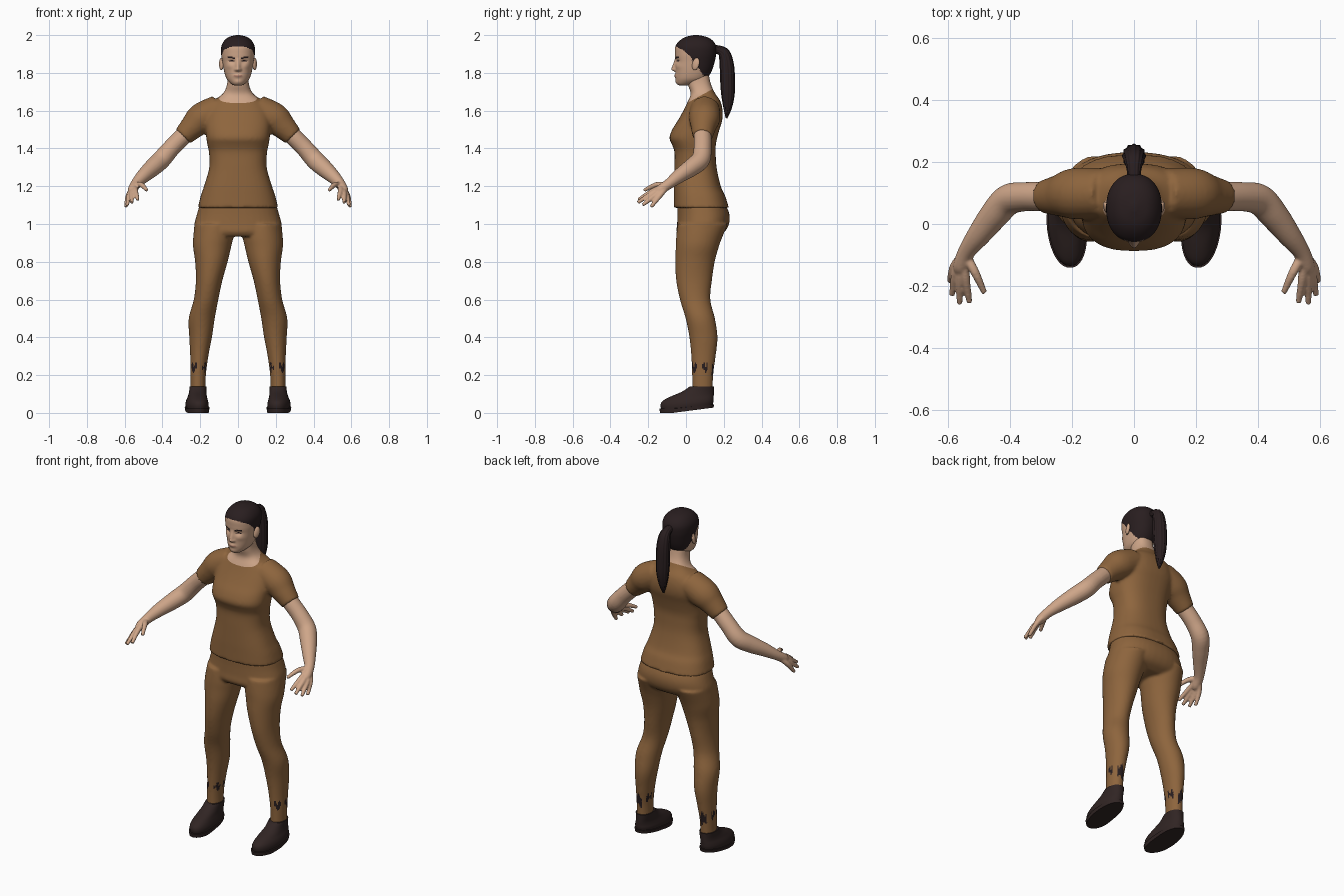
import bpy, bmesh, math
from mathutils import Vector

cube = bpy.data.objects.get("Cube")
if cube:
    bpy.data.objects.remove(cube, do_unlink=True)


def material(name, r, g, b):
    m = bpy.data.materials.new(name)
    m.use_nodes = True
    m.diffuse_color = (r, g, b, 1)
    bsdf = m.node_tree.nodes["Principled BSDF"]
    bsdf.inputs["Base Color"].default_value = (r, g, b, 1)
    bsdf.inputs["Roughness"].default_value = 0.8
    return m


brown = material("brown_cloth", 0.27, 0.13, 0.047)
skin = material("skin", 0.62, 0.38, 0.25)
dark = material("dark_hair", 0.022, 0.013, 0.014)
leather = material("dark_leather", 0.03, 0.018, 0.017)
lip = material("lip", 0.45, 0.23, 0.16)


def spline(rows, k):
    """Smooth curve through rows of numbers, k steps per span."""
    out = []
    for i in range(len(rows) - 1):
        p = [rows[max(0, min(len(rows) - 1, i + j))] for j in (-1, 0, 1, 2)]
        for s in range(k):
            t = s / k
            out.append([b + 0.5 * t * (c - a + t * (2*a - 5*b + 4*c - d + t * (3*(b - c) + d - a)))
                        for a, b, c, d in zip(*p)])
    return out + [list(rows[-1])]


def bridge(bm, rings):
    """Skin closed rings of points and cap both ends."""
    vs = [[bm.verts.new(p) for p in ring] for ring in rings]
    n = len(vs[0])
    for a, b in zip(vs, vs[1:]):
        for i in range(n):
            j = (i + 1) % n
            bm.faces.new((a[i], a[j], b[j], b[i]))
    bm.faces.new(vs[0])
    bm.faces.new(vs[-1])


def loft(bm, rows, side=1, n=40, k=5, power=2.0):
    """Level rounded sections: height, centre x, half width, front y, back y."""
    rings = []
    for z, cx, hw, yf, yb in spline(rows, k):
        ring = []
        for i in range(n):
            a = math.tau * i / n
            c, s = math.cos(a), math.sin(a)
            ring.append((side * (cx + hw * math.copysign(abs(c) ** (2 / power), c)),
                         (yf + yb) / 2 + (yb - yf) / 2 * math.copysign(abs(s) ** (2 / power), s), z))
        rings.append(ring)
    bridge(bm, rings)


def tube(bm, rows, side=1, n=20, k=5, ribs=0, depth=0.0):
    """Round sections along a path: x, y, z, radius."""
    pts = spline(rows, k)
    rings = []
    for i, (x, y, z, r) in enumerate(pts):
        t = Vector(pts[min(i + 1, len(pts) - 1)][:3]) - Vector(pts[max(i - 1, 0)][:3])
        u = t.cross(Vector((1, 0, 0))).normalized()
        v = t.cross(u).normalized()
        ring = []
        for j in range(n):
            a = math.tau * j / n
            q = r * (1 + depth * math.cos(ribs * a))
            p = Vector((x, y, z)) + u * q * math.cos(a) + v * q * math.sin(a)
            ring.append((side * p.x, p.y, p.z))
        rings.append(ring)
    bridge(bm, rings)


def finish(name, bm, mats, voxel=0, smooth=5, angle=60):
    bmesh.ops.recalc_face_normals(bm, faces=bm.faces)
    me = bpy.data.meshes.new(name)
    bm.to_mesh(me)
    bm.free()
    ob = bpy.data.objects.new(name, me)
    bpy.context.collection.objects.link(ob)
    if voxel:
        # Fuse overlapping volumes into one soft skin
        rm = ob.modifiers.new("Fuse", "REMESH")
        rm.mode, rm.voxel_size = "VOXEL", voxel
        sm = ob.modifiers.new("Soften", "SMOOTH")
        sm.factor, sm.iterations = 0.5, smooth
        deps = bpy.context.evaluated_depsgraph_get()
        baked = bpy.data.meshes.new_from_object(ob.evaluated_get(deps))
        ob.modifiers.clear()
        ob.data = baked
        baked.name = name
    ob.data.materials.clear()
    for m in mats:
        ob.data.materials.append(m)
    for p in ob.data.polygons:
        p.use_smooth = True
        p.material_index = 0
    ob.data.set_sharp_from_angle(angle=math.radians(angle))
    return ob


# Shirt with sleeves, fused with the neck
bm = bmesh.new()
loft(bm, [(1.085, 0, .213, -.064, .227), (1.15, 0, .197, -.064, .207), (1.2, 0, .18, -.064, .184),
          (1.3, 0, .152, -.062, .162), (1.38, 0, .154, -.061, .157), (1.42, 0, .162, -.074, .158),
          (1.455, 0, .168, -.088, .165), (1.5, 0, .172, -.073, .177), (1.55, 0, .175, -.042, .192),
          (1.6, 0, .165, -.014, .194), (1.65, 0, .132, .01, .182), (1.69, 0, .08, .025, .155),
          (1.74, 0, .058, .01, .132), (1.8, 0, .055, .005, .12)], power=2.5)
for s in (1, -1):
    tube(bm, [(.1, .1, 1.605, .08), (.19, .098, 1.56, .083), (.24, .092, 1.515, .068),
              (.292, .088, 1.463, .053)], s)
shirt = finish("shirt_and_neck", bm, [brown, skin], voxel=.009)
# Clean neckline cut, then colour above it
slope = Vector((0, -.55, 1)).normalized()
base = Vector((0, .02, 1.648))
bm = bmesh.new()
bm.from_mesh(shirt.data)
bmesh.ops.bisect_plane(bm, geom=bm.verts[:] + bm.edges[:] + bm.faces[:], plane_co=base, plane_no=slope)
for f in bm.faces:
    c = f.calc_center_median()
    f.material_index = int((c - base).dot(slope) > 0 and abs(c.x) < .11)
bm.to_mesh(shirt.data)
bm.free()

# Trousers with ragged dark ankle patches
bm = bmesh.new()
loft(bm, [(1.13, 0, .185, -.035, .185), (1.1, 0, .203, -.044, .21), (1.05, 0, .218, -.045, .23),
          (1.0, 0, .231, -.047, .228), (.96, 0, .228, -.05, .205), (.935, 0, .2, -.035, .16)], power=2.3)
for s in (1, -1):
    loft(bm, [(1.0, .125, .105, -.045, .222), (.93, .131, .106, -.052, .192), (.88, .137, .101, -.054, .174),
              (.8, .141, .086, -.057, .152), (.7, .153, .07, -.052, .137), (.6, .169, .065, -.032, .129),
              (.5, .192, .069, -.002, .153), (.4, .198, .06, .018, .167), (.3, .205, .048, .028, .157),
              (.2, .211, .041, .032, .144), (.1, .212, .04, .033, .142)], s)
trousers = finish("trousers", bm, [brown, dark], voxel=.008)
for p in trousers.data.polygons:
    x, y, z = p.center
    if .15 < z < .3:
        a = math.atan2(abs(x) - .21, y - .09)
        low = .225 + .012 * math.sin(9 * a) - .035 * max(0, math.cos(2 * a)) * (y > .12)
        high = .258 + .014 * math.sin(13 * a + 1)
        if low < z < high and math.sin(5 * a + 1) > -.35:
            p.material_index = 1

# Arms with hands
for s, label in ((1, "left"), (-1, "right")):
    bm = bmesh.new()
    tube(bm, [(.23, .09, 1.522, .046), (.29, .088, 1.465, .047), (.35, .088, 1.405, .047),
              (.405, .078, 1.342, .05), (.45, .03, 1.3, .047), (.5, -.035, 1.255, .038),
              (.54, -.09, 1.213, .028), (.557, -.135, 1.182, .026), (.56, -.155, 1.17, .018)], s)
    wrist = (.546, -.095, 1.205, .015)
    for knuckle, tip in (((.58, -.137, 1.152), (.594, -.185, 1.09)),
                         ((.574, -.157, 1.157), (.587, -.23, 1.1)),
                         ((.561, -.172, 1.167), (.562, -.256, 1.113)),
                         ((.543, -.172, 1.177), (.53, -.253, 1.128)),
                         ((.513, -.155, 1.208), (.482, -.222, 1.178))):
        tube(bm, [wrist, (*knuckle, .0145), (*tip, .0095)], s, n=12)
    finish(label + "_arm", bm, [skin], voxel=.005, smooth=4)

# Shoes, each an upper on a slightly wider sole, heel lifted
for s, label in ((1, "left"), (-1, "right")):
    bm = bmesh.new()
    loft(bm, [(.015, .217, .058, -.13, .14), (.04, .217, .061, -.135, .145), (.062, .217, .057, -.125, .146),
              (.085, .215, .05, -.085, .147), (.11, .213, .046, -.025, .147), (.14, .212, .045, .02, .147)],
         s, k=4, power=2.2)
    loft(bm, [(0, .217, .062, -.137, .146), (.022, .217, .065, -.141, .149)], s, k=1, power=2.2)
    for v in bm.verts:
        v.co.x += s * .08 * min(v.co.y, 0)
        v.co.z += .13 * max(0, v.co.y + .07) * max(0, 1 - v.co.z / .12)
    finish(label + "_shoe", bm, [leather], angle=40)

# Head with sculpted face
bm = bmesh.new()
loft(bm, [(1.733, 0, .018, -.035, .01), (1.742, 0, .036, -.047, .05), (1.762, 0, .056, -.053, .1),
          (1.785, 0, .067, -.055, .122), (1.82, 0, .076, -.056, .14), (1.86, 0, .083, -.056, .152),
          (1.9, 0, .089, -.058, .16), (1.94, 0, .088, -.056, .16), (1.97, 0, .073, -.034, .142),
          (1.99, 0, .048, -.002, .11), (2.0, 0, .01, .04, .065)], n=128, k=9, power=2.2)
for v in bm.verts:
    x, y, z = v.co
    if y < 0:
        def bump(cx, cz, wx, wz):
            return math.exp(-((abs(x) - cx) / wx) ** 2 - ((z - cz) / wz) ** 2)
        bridge_fall = max(0, min((1.88 - z) / .06, (z - 1.803) / .014, 1))
        v.co.y += (-.022 * bridge_fall * math.exp(-(x / .012) ** 2) - .006 * bump(.013, 1.817, .007, .008)
                   - .007 * bump(0, 1.784, .022, .01) - .004 * bump(0, 1.752, .02, .012)
                   + .009 * bump(.034, 1.864, .018, .012) - .004 * bump(.045, 1.835, .02, .015))
head = finish("head_with_hair", bm, [skin, dark, lip])
hairline = [(1.7, .13), (1.76, .108), (1.79, .09), (1.82, .07), (1.86, .035), (1.89, .022),
            (1.92, -.015), (1.948, -.07)]
for p in head.data.polygons:
    x, y, z = p.center
    x = abs(x)
    hair = z > 1.948
    for (z0, y0), (z1, y1) in zip(hairline, hairline[1:]):
        if z0 <= z < z1:
            hair = y > y0 + (y1 - y0) * (z - z0) / (z1 - z0)
    brow = .016 < x < .054 and abs(z - 1.881 - .15 * (x - .035)) < .0045 and y < 0
    eye = ((x - .034) / .014) ** 2 + ((z - 1.863) / .004) ** 2 < 1 and y < 0
    mouth = (x / .024) ** 2 + ((z - 1.784) / .006) ** 2 < 1 and y < 0
    p.material_index = 1 if hair or brow or eye else 2 if mouth else 0

# Ears
for s, label in ((1, "left"), (-1, "right")):
    bm = bmesh.new()
    bmesh.ops.create_uvsphere(bm, u_segments=20, v_segments=12, radius=1)
    for v in bm.verts:
        x, y, z = v.co
        v.co = (s * (.088 + .011 * x + .006 * y), .052 + .019 * y + .006 * z, 1.847 + .033 * z)
    finish(label + "_ear", bm, [skin])

# Ponytail with ribbed strands
bm = bmesh.new()
tube(bm, [(0, .13, 1.925, .022), (0, .172, 1.922, .022), (0, .203, 1.9, .03), (0, .216, 1.84, .036),
          (0, .22, 1.76, .037), (0, .222, 1.68, .033), (0, .22, 1.61, .02), (0, .214, 1.56, .004)],
     n=48, k=6, ribs=12, depth=.06)
finish("ponytail", bm, [dark])
